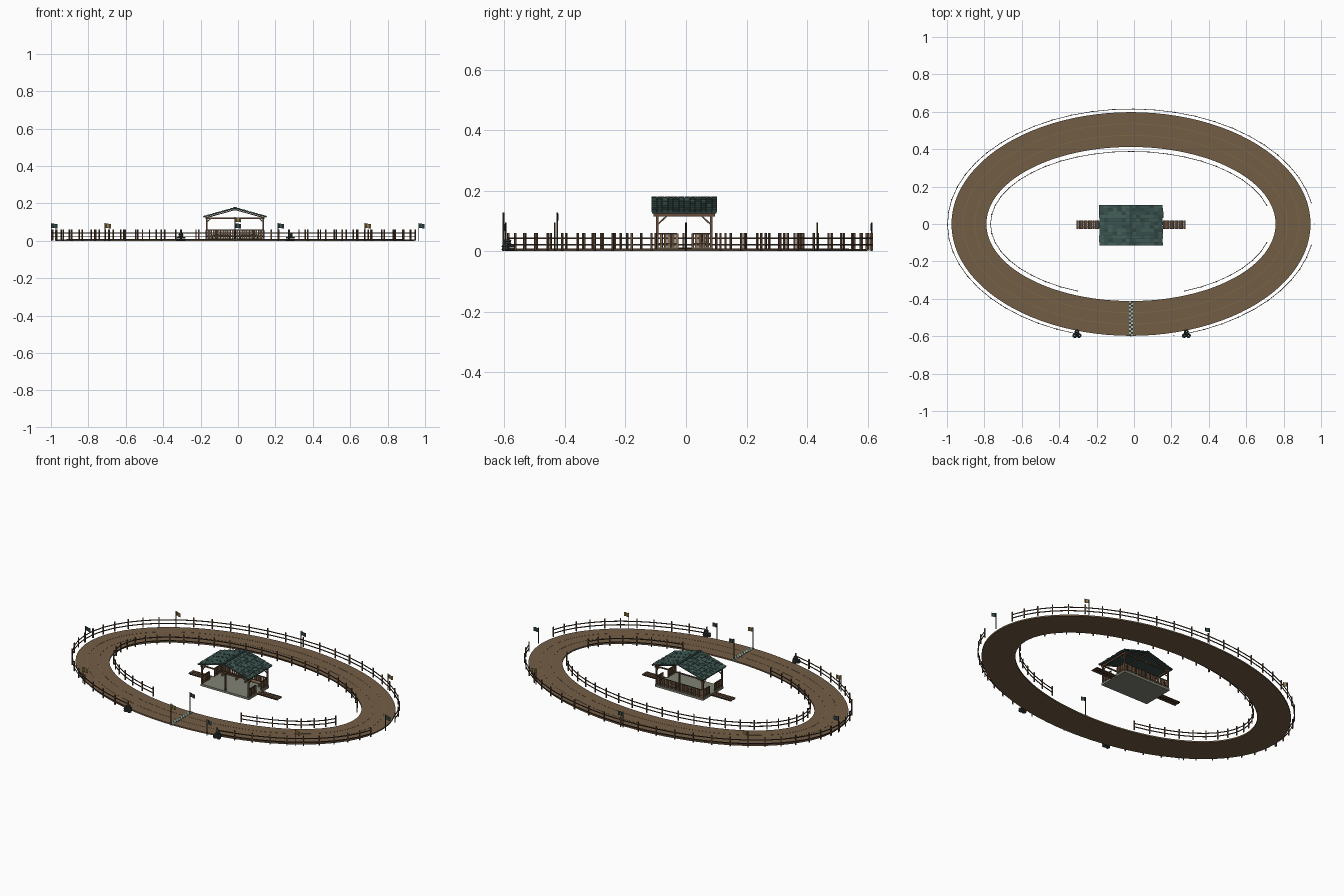
import bpy, bmesh, math, random
from math import sin, cos, radians, pi
from mathutils import Matrix, Vector

if "Cube" in bpy.data.objects:
    bpy.data.objects.remove(bpy.data.objects["Cube"], do_unlink=True)
random.seed(4)
CX = -0.016  # x of the ring centre and of the shelter


def material(name, color):
    m = bpy.data.materials.new(name)
    m.use_nodes = True
    m.diffuse_color = (*color, 1)
    m.node_tree.nodes["Principled BSDF"].inputs["Base Color"].default_value = (*color, 1)
    return m


DIRT = material("dirt", (0.17, 0.11, 0.06))
LANE = material("lane_line", (0.21, 0.135, 0.06))
WOOD = material("wood", (0.13, 0.07, 0.04))
DARK = material("dark_wood", (0.06, 0.04, 0.027))
PLANK = material("light_wood", (0.25, 0.16, 0.085))
STONE = material("floor_stone", (0.22, 0.23, 0.18))
SLATE = [material("slate_" + str(i), c) for i, c in enumerate(
    [(0.04, 0.085, 0.075), (0.055, 0.11, 0.095), (0.03, 0.06, 0.055)])]
PALE = material("pale_check", (0.4, 0.5, 0.4))
RUBBER = material("tyre", (0.035, 0.05, 0.045))
TEAL = material("teal_cloth", (0.04, 0.08, 0.075))
TAN = material("tan_cloth", (0.3, 0.2, 0.07))


def finish(name, bm, mats):
    mesh = bpy.data.meshes.new(name)
    bmesh.ops.recalc_face_normals(bm, faces=bm.faces)
    bm.to_mesh(mesh)
    bm.free()
    for m in mats:
        mesh.materials.append(m)
    ob = bpy.data.objects.new(name, mesh)
    bpy.context.collection.objects.link(ob)
    return ob


def box(bm, center, size, rot=Matrix(), mat=0):
    m = Matrix.Translation(center) @ rot.to_4x4() @ Matrix.Diagonal((*size, 1))
    verts = bmesh.ops.create_cube(bm, size=1, matrix=m)["verts"]
    for f in {f for v in verts for f in v.link_faces}:
        f.material_index = mat


def beam(bm, a, b, w, h, mat=0):
    a, b = Vector(a), Vector(b)
    rot = (b - a).to_track_quat("X", "Z").to_matrix()
    box(bm, (a + b) / 2, ((b - a).length, w, h), rot, mat)


def oval(deg, rx, ry, z=0.0):
    return Vector((CX + rx * cos(radians(deg)), ry * sin(radians(deg)), z))


def ring(name, outer, inner, z0, z1, mat, n=96):
    bm = bmesh.new()
    loops = []
    for i in range(n):
        d = 360 * i / n
        loops.append([bm.verts.new(oval(d, *r, z)) for r, z in
                      ((outer, z0), (outer, z1), (inner, z1), (inner, z0))])
    for i in range(n):
        p, q = loops[i], loops[(i + 1) % n]
        for k in range(4):
            j = (k + 1) % 4
            bm.faces.new((p[k], q[k], q[j], p[j]))
    return finish(name, bm, [mat])


# Track and its lane lines
OUT, INN = Vector((0.96, 0.598)), Vector((0.773, 0.412))
ring("track", OUT, INN, 0, 0.008, DIRT)
for i in (1, 2):
    r = OUT.lerp(INN, i / 3)
    half = Vector((0.002, 0.002))
    ring("lane_line_" + str(i), r + half, r - half, 0.007, 0.0088, LANE)

# Checkered finish line
bm = bmesh.new()
for row in range(18):
    for col in range(2):
        box(bm, (CX - 0.005 + col * 0.01, -0.417 - row * 0.0103, 0.0085),
            (0.01, 0.0103, 0.002), mat=(row + col) % 2)
finish("finish_line", bm, [PALE, RUBBER])


# Fences, each built as runs between gaps
def fence(name, rx, ry, runs, step):
    bm = bmesh.new()
    for start, end in runs:
        n = round((end - start) / step)
        pts = [oval(start + (end - start) * i / n, rx, ry) for i in range(n + 1)]
        for i, p in enumerate(pts):
            tangent = pts[min(i + 1, n)] - pts[max(i - 1, 0)]
            rot = Matrix.Rotation(math.atan2(tangent.y, tangent.x), 3, "Z")
            box(bm, (p.x, p.y, 0.031), (0.006, 0.006, 0.057), rot)
            if i < n:
                for z in (0.022, 0.043):
                    up = Vector((0, 0, z))
                    beam(bm, p + up, pts[i + 1] + up, 0.003, 0.005, 1)
    finish(name, bm, [WOOD, DARK])


fence("outer_fence", 0.981, 0.615, [(10.7, 252.8), (287.2, 349.3)], 6.5)
fence("inner_fence", 0.751, 0.388, [(15, 247.5), (292.5, 345)], 7.5)


# Flags on poles
def flag(name, p, height, cloth):
    bm = bmesh.new()
    m = Matrix.Translation((p.x, p.y, height / 2))
    bmesh.ops.create_cone(bm, cap_ends=True, segments=6, radius1=0.0025,
                          radius2=0.0025, depth=height, matrix=m)
    n, w, h = 4, 0.032, 0.024
    cols = []
    for i in range(n + 1):
        t = i / n
        y = p.y + 0.003 * sin(t * 2 * pi)
        cols.append([bm.verts.new((p.x + w * t, y, height - 0.002 - d - 0.003 * t)) for d in (0, h)])
    for a, b in zip(cols, cols[1:]):
        bm.faces.new((a[0], b[0], b[1], a[1])).material_index = 1
    finish(name, bm, [DARK, cloth])


for i, d in enumerate((0, 45, 90, 135, 180, 225, 283.5, 315)):
    flag("course_flag_" + str(i), oval(d, 0.982, 0.613), 0.095, TAN if i % 2 else TEAL)
flag("finish_flag_outer", Vector((CX, -0.603)), 0.128, TAN)
flag("finish_flag_inner", Vector((CX, -0.425)), 0.128, TEAL)

# Tyre piles at the ends of the front gap
for side, x in (("right", -0.305), ("left", 0.28)):
    stack = [(0.013 * cos(a), 0.013 * sin(a), z) for z in (0.006, 0.016)
             for a in (pi / 2, pi * 7 / 6, pi * 11 / 6)] + [(0, 0, 0.026), (0, 0, 0.034)]
    for i, (dx, dy, z) in enumerate(stack):
        bpy.ops.mesh.primitive_torus_add(location=(x + dx, -0.59 + dy, z), major_segments=12,
                                         minor_segments=6, major_radius=0.008, minor_radius=0.005)
        ob = bpy.context.object
        ob.name = "tyre_%s_%d" % (side, i)
        ob.data.materials.append(RUBBER)

# Shelter floor and plank walkways
X0, X1, Y0, Y1 = CX - 0.152, CX + 0.152, -0.095, 0.083
YM = (Y0 + Y1) / 2
bm = bmesh.new()
box(bm, (CX, YM, 0.006), (X1 - X0 + 0.012, Y1 - Y0 + 0.012, 0.012))
finish("shelter_floor", bm, [STONE])
bm = bmesh.new()
for s in (-1, 1):
    for i in range(11):
        box(bm, (CX + s * (0.164 + i * 0.0122), -0.003, 0.0085), (0.0108, 0.045, 0.005), mat=i % 2)
    for dy in (-0.017, 0.011):
        box(bm, (CX + s * 0.224, dy, 0.0035), (0.13, 0.005, 0.005))
finish("walkways", bm, [WOOD, DARK])

# Shelter frame: posts, beams, braces and gable trusses
bm = bmesh.new()
for x, s in ((X0, 1), (X1, -1)):
    for y, t in ((Y0, 1), (Y1, -1)):
        box(bm, (x, y, 0.066), (0.008, 0.008, 0.122))
        beam(bm, (x, y, 0.087), (x, y + t * 0.035, 0.12), 0.004, 0.005)
        beam(bm, (x, y, 0.1), (x + s * 0.024, y, 0.12), 0.004, 0.005)
    beam(bm, (x, Y0 - 0.012, 0.12), (x, Y1 + 0.012, 0.12), 0.007, 0.009)
for y in (Y0, Y1):
    beam(bm, (X0, y, 0.12), (X1, y, 0.12), 0.006, 0.007)
    box(bm, (CX, y, 0.066), (0.007, 0.007, 0.122))
    for s in (-1, 1):
        beam(bm, (CX, y, 0.167), (CX + s * 0.16, y, 0.122), 0.005, 0.005)
beam(bm, (CX, Y0, 0.165), (CX, Y1, 0.165), 0.005, 0.006)
finish("shelter_frame", bm, [WOOD])


# Picket railings, with an opening at each walkway
def railing(bm, a, b):
    a, b = Vector(a), Vector(b)
    for z in (0.025, 0.058):
        beam(bm, (*a, z), (*b, z), 0.005, 0.005)
    n = round((b - a).length / 0.0125)
    for i in range(n + 1):
        p = a.lerp(b, i / n)
        rot = Matrix.Rotation(math.atan2(b.y - a.y, b.x - a.x), 3, "Z")
        box(bm, (p.x, p.y, 0.035), (0.009, 0.003, 0.048), rot, 1 + i % 2)


bm = bmesh.new()
railing(bm, (X0, Y1), (X1, Y1))
for x in (X0, X1):
    railing(bm, (x, Y0), (x, -0.03))
    railing(bm, (x, 0.022), (x, Y1))
finish("shelter_railing", bm, [DARK, WOOD, PLANK])

# Benches inside the back wall
bm = bmesh.new()
for s in (-1, 1):
    x = CX + s * 0.075
    box(bm, (x, 0.055, 0.032), (0.11, 0.025, 0.005))
    for d in (-0.045, 0.045):
        box(bm, (x + d, 0.055, 0.021), (0.006, 0.02, 0.02))
finish("benches", bm, [PLANK])

# Roof: two slabs, overlapping slates and a ridge cap
bm = bmesh.new()
RY, HALF, TOP, EAVE = -0.006, 0.168, 0.174, 0.127
for s in (-1, 1):
    slope = math.atan2(TOP - EAVE, HALF)
    rot = Matrix.Rotation(s * slope, 3, "Y")
    length = math.hypot(HALF, TOP - EAVE)
    box(bm, (CX + s * HALF / 2, RY, (TOP + EAVE) / 2), (length, 0.212, 0.005), rot, 2)
    tilt = Matrix.Rotation(s * (slope - 0.06), 3, "Y")
    rows, cols = 7, 12
    for r in range(rows):
        t = (r + 0.5) / rows
        for c in range(cols):
            j = random.uniform(-0.002, 0.002)
            box(bm, (CX + s * (HALF * t + j), RY + (c - (cols - 1) / 2) * 0.0182,
                     TOP + (EAVE - TOP) * t + 0.004), (0.029, 0.017, 0.003), tilt,
                random.choice((0, 0, 1, 1, 2)))
for c in range(10):
    box(bm, (CX, RY + (c - 4.5) * 0.0218, TOP + 0.005), (0.014, 0.0205, 0.004), mat=2)
finish("roof", bm, SLATE)
